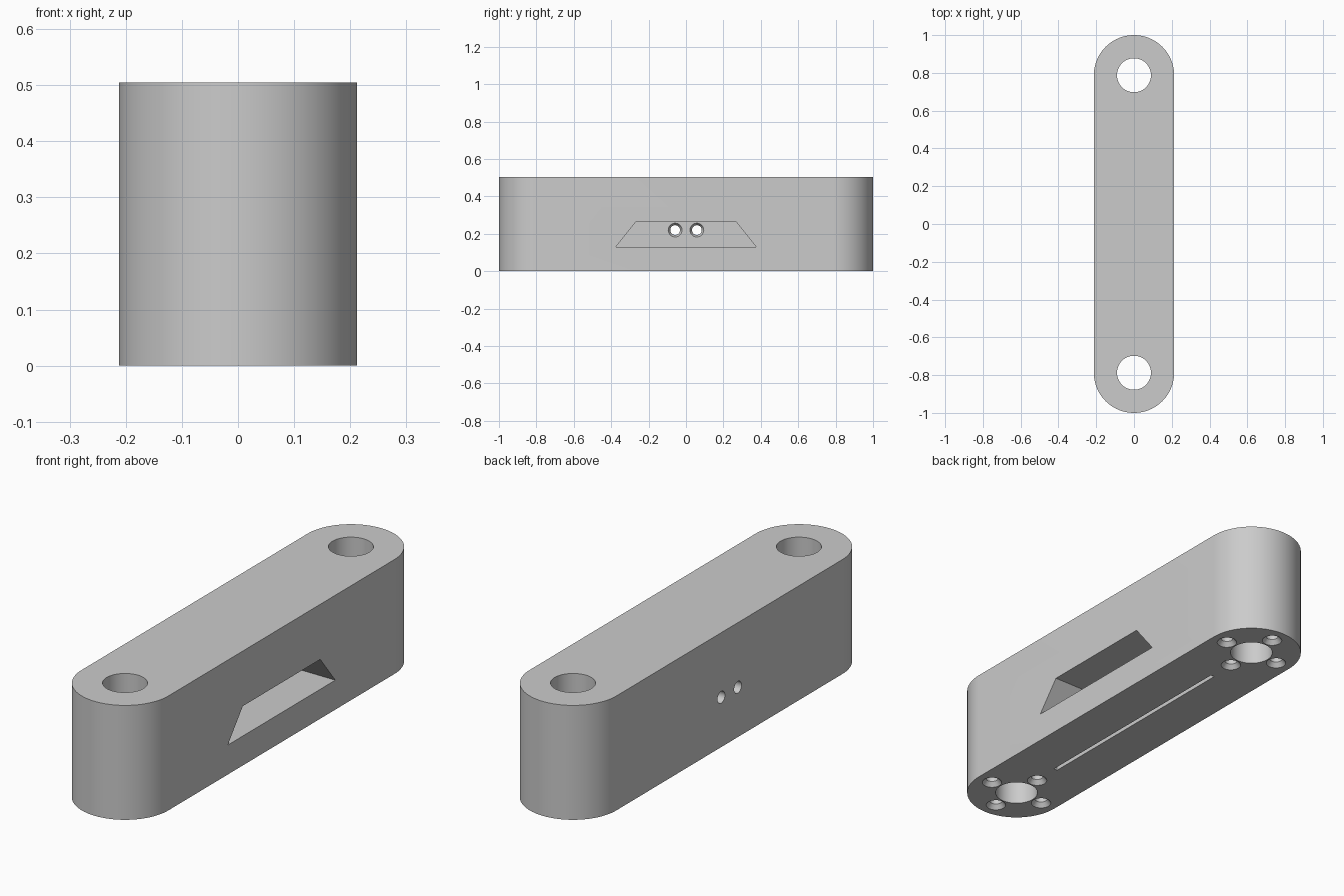
import bpy, bmesh, math
from mathutils import Matrix, Vector

if "Cube" in bpy.data.objects:
    bpy.data.objects.remove(bpy.data.objects["Cube"], do_unlink=True)

RADIUS = 0.2125          # end radius = half width
HEIGHT = 0.505
PIVOT = 1 - RADIUS       # y of the end bores
POCKET_FLOOR = -0.09     # x of the pocket's back wall

grey = bpy.data.materials.new("plain_grey")
grey.use_nodes = True
colour = (0.6, 0.6, 0.6, 1)
grey.diffuse_color = colour
grey.node_tree.nodes["Principled BSDF"].inputs["Base Color"].default_value = colour


def make_object(name, bm):
    bmesh.ops.recalc_face_normals(bm, faces=bm.faces)
    mesh = bpy.data.meshes.new(name)
    bm.to_mesh(mesh)
    bm.free()
    mesh.materials.append(grey)
    obj = bpy.data.objects.new(name, mesh)
    bpy.context.collection.objects.link(obj)
    return obj


def prism(name, outline, direction):
    """Extrude a closed outline of 3D points along a direction."""
    bm = bmesh.new()
    face = bm.faces.new([bm.verts.new(p) for p in outline])
    ext = bmesh.ops.extrude_face_region(bm, geom=[face], use_keep_orig=True)
    moved = [g for g in ext["geom"] if isinstance(g, bmesh.types.BMVert)]
    bmesh.ops.translate(bm, verts=moved, vec=Vector(direction))
    return make_object(name, bm)


def lathe(name, profile, matrix, sides=48):
    """Closed solid of rings (z, radius), placed by a matrix."""
    bm = bmesh.new()
    rings = []
    for z, r in profile:
        angles = [math.tau * i / sides for i in range(sides)]
        rings.append([bm.verts.new((r * math.cos(a), r * math.sin(a), z)) for a in angles])
    for low, high in zip(rings, rings[1:]):
        for i in range(sides):
            j = (i + 1) % sides
            bm.faces.new((low[i], low[j], high[j], high[i]))
    bm.faces.new(rings[0])
    bm.faces.new(rings[-1])
    bm.transform(matrix)
    return make_object(name, bm)


def countersunk(name, outer, inner, depth, matrix):
    profile = [(-0.02, outer), (0, outer), (0.02, inner), (depth, inner)]
    return lathe(name, profile, matrix)


# Round-ended bar
STEPS = 48
outline = []
for start, centre in ((0, PIVOT), (math.pi, -PIVOT)):
    for i in range(STEPS + 1):
        a = start + math.pi * i / STEPS
        outline.append((RADIUS * math.cos(a), centre + RADIUS * math.sin(a), 0))
body = prism("link_bar", outline, (0, 0, HEIGHT))

cutters = []
for end in (-1, 1):
    # Through bore at each end
    place = Matrix.Translation((0, end * PIVOT, 0))
    cutters.append(lathe("bore_cutter", [(-0.1, 0.09), (HEIGHT + 0.1, 0.09)], place, 64))
    # Four countersunk screw holes around each bore, from below
    for k in range(4):
        a = k * math.pi / 2
        spot = place @ Matrix.Translation((0.138 * math.cos(a), 0.138 * math.sin(a), 0))
        cutters.append(countersunk("screw_cutter", 0.042, 0.026, 0.15, spot))

# Trapezoid pocket in the left side
pocket = [(POCKET_FLOOR, y, z) for y, z in
          ((-0.375, 0.13), (0.375, 0.13), (0.27, 0.262), (-0.27, 0.262))]
cutters.append(prism("pocket_cutter", pocket, (0.5, 0, 0)))

# Two countersunk holes from the pocket to the right side
for y in (-0.058, 0.058):
    spot = Matrix.Translation((POCKET_FLOOR, y, 0.22)) @ Matrix.Rotation(-math.pi / 2, 4, "Y")
    cutters.append(countersunk("cable_hole_cutter", 0.037, 0.026, 0.3, spot))

# Thin slot along the underside
slot = [(x, y, -0.05) for x, y in
        ((-0.009, -0.527), (0.009, -0.527), (0.009, 0.527), (-0.009, 0.527))]
cutters.append(prism("slot_cutter", slot, (0, 0, 0.11)))

# Cut everything and clear the cutters away
bpy.ops.object.select_all(action="DESELECT")
bpy.context.view_layer.objects.active = body
body.select_set(True)
for cutter in cutters:
    mod = body.modifiers.new("cut", "BOOLEAN")
    mod.operation = "DIFFERENCE"
    mod.solver = "EXACT"
    mod.object = cutter
    bpy.ops.object.modifier_apply(modifier=mod.name)
    bpy.data.objects.remove(cutter, do_unlink=True)

bpy.ops.object.shade_smooth_by_angle(angle=math.radians(25))
